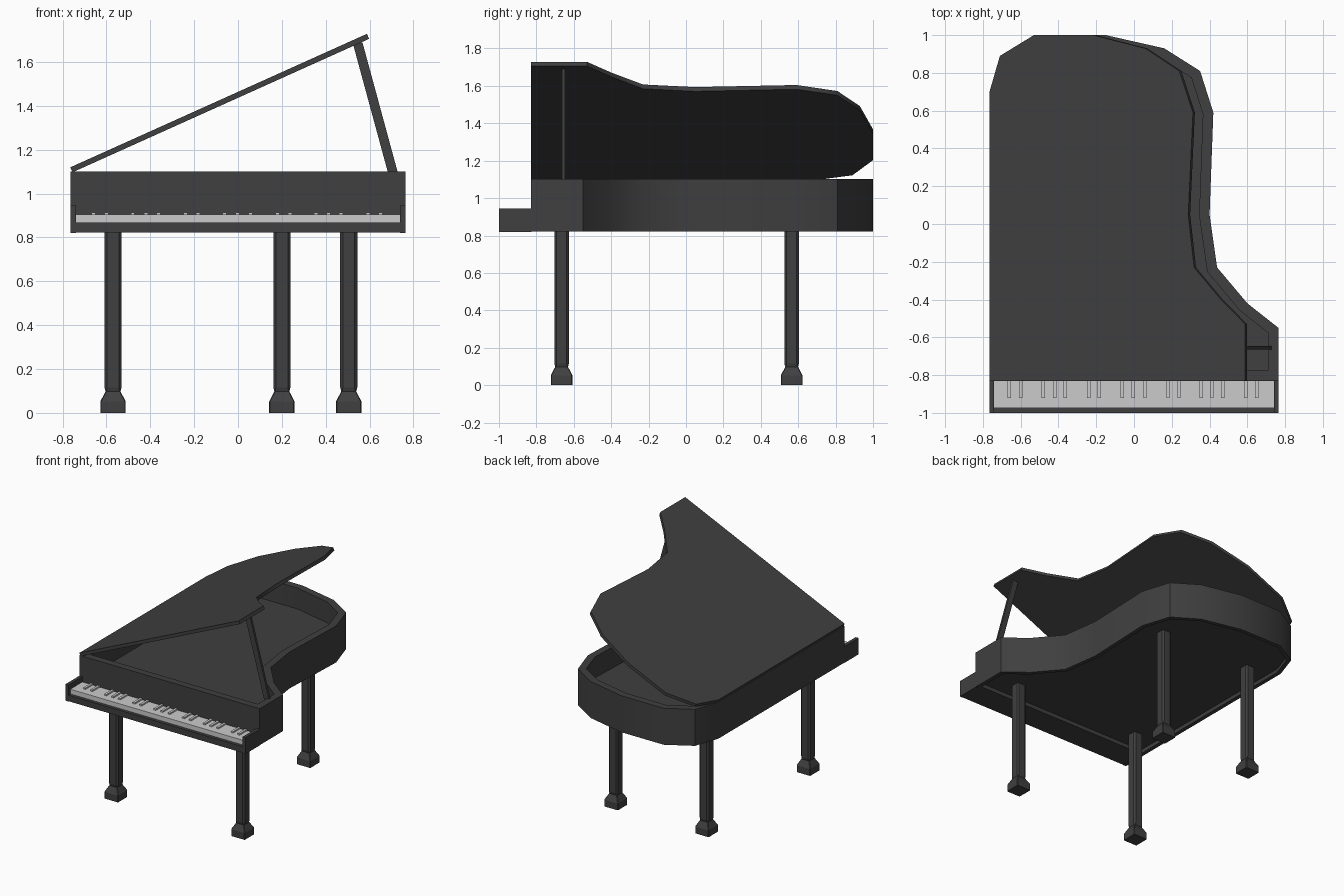
import bpy, bmesh, math
from mathutils import Vector

if "Cube" in bpy.data.objects:
    bpy.data.objects.remove(bpy.data.objects["Cube"])


def material(name, v):
    m = bpy.data.materials.new(name)
    m.diffuse_color = (v, v, v, 1)
    m.use_nodes = True
    m.node_tree.nodes["Principled BSDF"].inputs["Base Color"].default_value = m.diffuse_color
    return m


BLACK = material("black_lacquer", 0.05)
IVORY = material("ivory", 0.75)


def finish(bm, name, mat=BLACK, smooth=None):
    bmesh.ops.recalc_face_normals(bm, faces=bm.faces)
    me = bpy.data.meshes.new(name)
    bm.to_mesh(me)
    bm.free()
    ob = bpy.data.objects.new(name, me)
    bpy.context.collection.objects.link(ob)
    me.materials.append(mat)
    if smooth:
        bpy.ops.object.select_all(action='DESELECT')
        ob.select_set(True)
        bpy.context.view_layer.objects.active = ob
        bpy.ops.object.shade_smooth_by_angle(angle=math.radians(smooth))
    return ob


def loft(bm, rings):
    """Skin a stack of equal-length point rings, capped; returns (bottom, top) faces."""
    vs = [[bm.verts.new(p) for p in r] for r in rings]
    n = len(vs[0])
    for a, b in zip(vs, vs[1:]):
        for i in range(n):
            j = (i + 1) % n
            bm.faces.new((a[i], a[j], b[j], b[i]))
    return bm.faces.new(vs[0][::-1]), bm.faces.new(vs[-1])


def box(name, x0, x1, y0, y1, z0, z1, mat=BLACK):
    bm = bmesh.new()
    base = [(x0, y0), (x1, y0), (x1, y1), (x0, y1)]
    loft(bm, [[(x, y, z) for x, y in base] for z in (z0, z1)])
    return finish(bm, name, mat)


# Case: curved rim, open at the top with a soundboard, shallow recess below
outline = [(-.765, -.83), (.765, -.83), (.765, -.55), (.60, -.42), (.44, -.23),
           (.40, .05), (.42, .59), (.35, .81), (.16, .93), (-.15, 1.0),
           (-.51, 1.0), (-.70, .89), (-.765, .70)]
bm = bmesh.new()
bottom, top = loft(bm, [[(x, y, z) for x, y in outline] for z in (.822, 1.102)])
bm.normal_update()
for face, rim, depth in ((top, .055, -.16), (bottom, .03, -.03)):
    bmesh.ops.inset_individual(bm, faces=[face], thickness=rim, use_even_offset=True)
    bm.normal_update()
    bmesh.ops.inset_individual(bm, faces=[face], thickness=0, depth=depth)
    bm.normal_update()
finish(bm, "case", smooth=40)

# Raised lid: its own outline laid on a slope hinged at the left
lid_outline = [(-.765, -.83), (.588, -.83), (.588, -.53), (.46, -.40), (.318, -.23),
               (.287, .05), (.312, .59), (.24, .81), (.06, .93), (-.215, 1.0),
               (-.53, 1.0), (-.71, .89), (-.765, .70)]
slope = math.atan(.45)
down = Vector((math.sin(slope), 0, -math.cos(slope))) * .025
upper = [Vector((x, y, 1.12 + (x + .765) * .45)) for x, y in lid_outline]
bm = bmesh.new()
loft(bm, [[p + down for p in upper], upper])
finish(bm, "lid", smooth=40)

# Lid prop
bm = bmesh.new()
loft(bm, [[(cx + sx * .0225, -.655 + sy * .009, z)
           for sx, sy in ((-1, -1), (1, -1), (1, 1), (-1, 1))]
          for cx, z in ((.708, 1.09), (.545, 1.69))])
finish(bm, "lid_prop")

# Keyboard: bed, front rail, cheeks, keys
box("key_bed", -.765, .765, -.99, -.82, .822, .862)
box("front_rail", -.745, .745, -1.0, -.975, .822, .868)
for side, x in (("left", -.765), ("right", .74)):
    box(side + "_cheek", x, x + .025, -1.0, -.825, .82, .945)
box("white_keys", -.742, .742, -.975, -.825, .86, .904, IVORY)
sharps = [-.66, -.60, -.48, -.42, -.363, -.24, -.183, -.062, -.003, .058,
          .18, .238, .355, .413, .47, .592, .65]
for x in sharps:
    box("sharp_key", x - .009, x + .009, -.92, -.825, .90, .915, IVORY)


# Legs: chamfered posts on flared square feet
def square(cx, cy, r, c, z):
    q = [(r, -r + c), (r, r - c), (r - c, r), (-r + c, r),
         (-r, r - c), (-r, -r + c), (-r + c, -r), (r - c, -r)]
    return [(cx + x, cy + y, z) for x, y in q]


profile = [(.058, .004, 0), (.058, .004, .052), (.034, .004, .098),
           (.039, .012, .116), (.039, .012, .86)]
for name, x, y in (("front_left_leg", -.57, -.665), ("front_right_leg", .505, -.665),
                   ("back_left_leg", -.57, .565), ("back_right_leg", .20, .565)):
    bm = bmesh.new()
    loft(bm, [square(x, y, *p) for p in profile])
    finish(bm, name)
